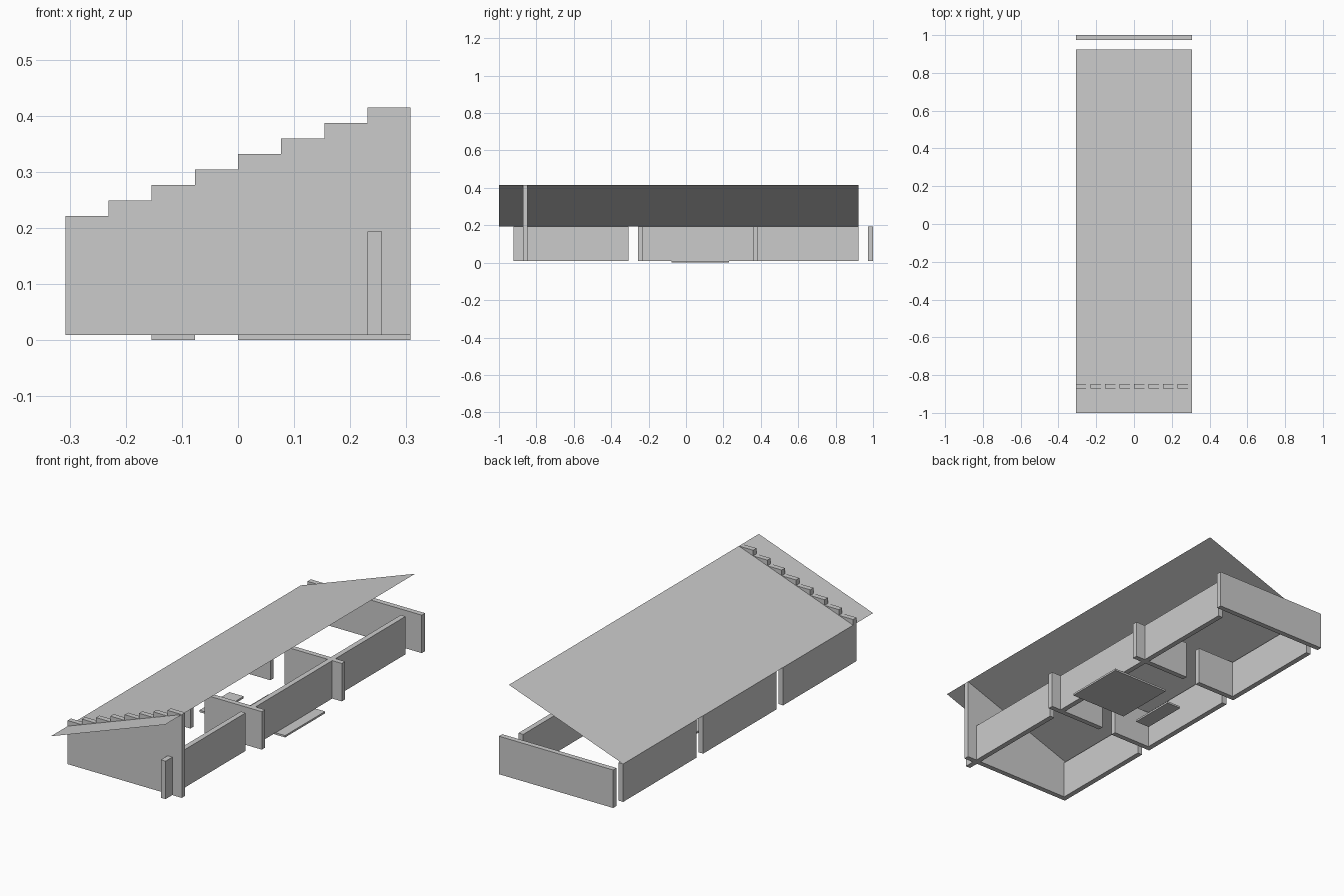
import bpy

if "Cube" in bpy.data.objects:
    bpy.data.objects.remove(bpy.data.objects["Cube"])

U = 2 / 78             # layout module = wall thickness
Z0, ZW, ZR = 0.0092, 0.194, 0.415   # wall base, wall top, roof peak


def mesh(name, verts, faces):
    me = bpy.data.meshes.new(name)
    me.from_pydata(verts, [], faces)
    ob = bpy.data.objects.new(name, me)
    bpy.context.collection.objects.link(ob)
    return ob


def prism(name, profile, y0, y1):
    # extrude a counter-clockwise (x, z) profile along y
    n = len(profile)
    v = [(x, y0, z) for x, z in profile] + [(x, y1, z) for x, z in profile]
    f = [list(range(n)), list(range(2 * n - 1, n - 1, -1))]
    f += [[(i + 1) % n, i, n + i, n + (i + 1) % n] for i in range(n)]
    return mesh(name, v, f)


def block(name, x0, x1, y0, y1, z0=Z0, z1=ZW):
    # x in modules from the centre, y in modules from the front edge
    a, b = x0 * U, x1 * U
    return prism(name, [(a, z0), (b, z0), (b, z1), (a, z1)], y0 * U - 1, y1 * U - 1)


# long side walls with door gaps
for i, (a, b) in enumerate([(5, 27), (29, 51), (53, 75)]):
    block(f"left_wall_{i + 1}", -12, -11, a, b)
for i, (a, b) in enumerate([(3, 27), (29, 75)]):
    block(f"right_wall_{i + 1}", 9, 10, a, b)

# cross walls with a doorway between the halves
for i, y in enumerate([29, 53]):
    block(f"cross_wall_left_{i + 1}", -12, -3, y, y + 1)
    block(f"cross_wall_right_{i + 1}", 0, 12, y, y + 1)

# detached rear wall
block("rear_wall", -12, 12, 77, 78)

# front wall with eight steps rising above the roof
profile = [(-12 * U, Z0), (12 * U, Z0)]
for k in reversed(range(8)):
    z = ZW + (ZR - ZW) * (k + 1) / 8
    profile += [((-9 + 3 * k) * U, z), ((-12 + 3 * k) * U, z)]
prism("stepped_front_wall", profile, 5 * U - 1, 6 * U - 1)

# thin floor slabs
block("floor_slab_large", 0, 12, 36, 48, 0, Z0)
block("floor_slab_small", -6, -3, 36, 45, 0, Z0)

# single sheet roof
x, y = 12 * U, 75 * U - 1
mesh("roof", [(-x, -1, ZW), (x, -1, ZR), (x, y, ZR), (-x, y, ZW)], [(0, 1, 2, 3)])
